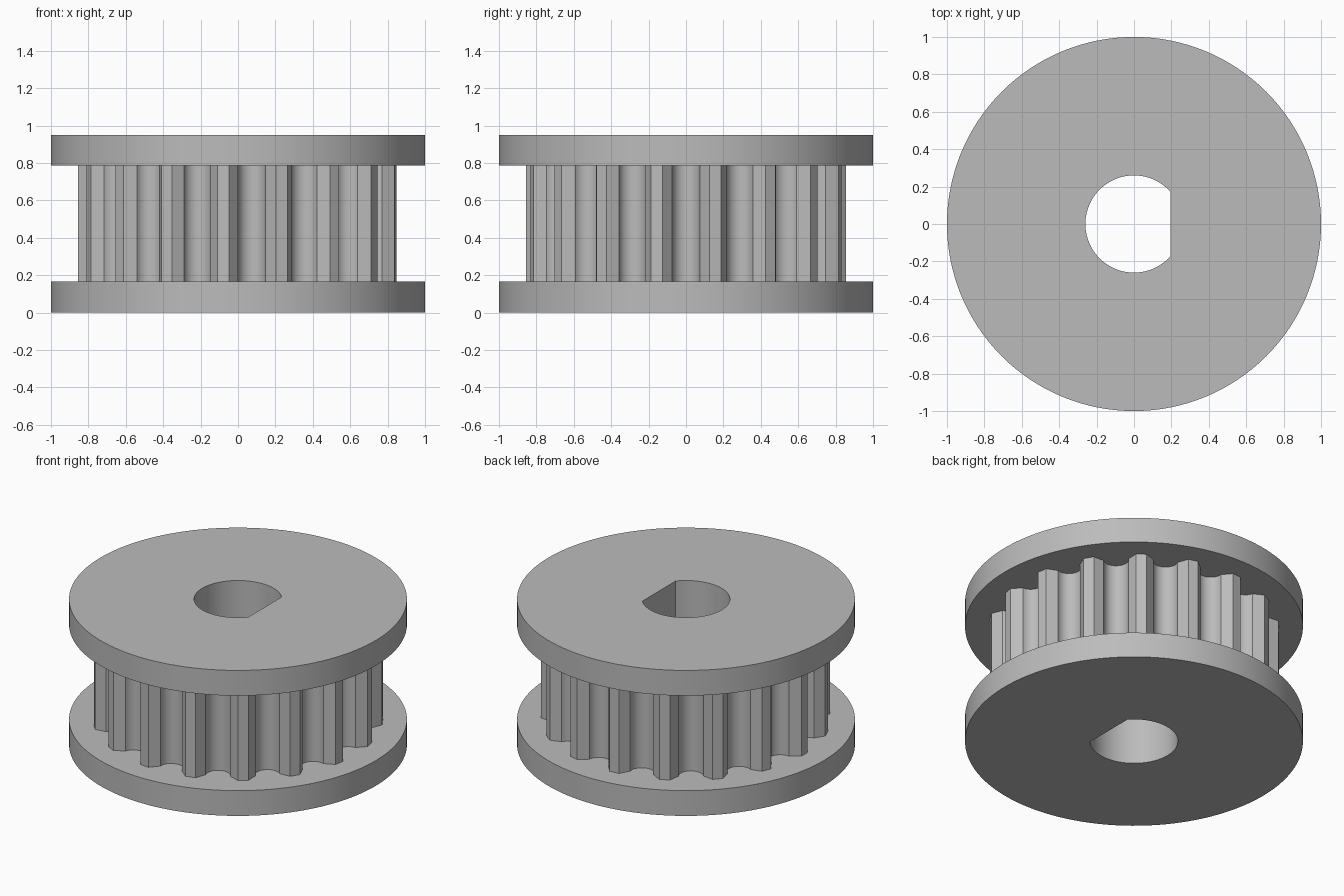
import bpy, bmesh, math
from mathutils import Vector, Matrix

cube = bpy.data.objects.get("Cube")
if cube:
    bpy.data.objects.remove(cube, do_unlink=True)

TEETH = 17
TOOTH_R = 0.857
FLANGE_H = 0.165
HEIGHT = 0.95

grey = bpy.data.materials.new("plain_grey")
grey.use_nodes = True
colour = (0.5, 0.5, 0.5, 1)
grey.diffuse_color = colour
grey.node_tree.nodes["Principled BSDF"].inputs["Base Color"].default_value = colour


def arc(radius, start, end, steps):
    return [Vector((radius * math.cos(a), radius * math.sin(a)))
            for a in (start + (end - start) * i / steps for i in range(steps + 1))]


def bore_outline():
    # D-shaped shaft hole, flat on the +x side
    r, flat = 0.26, 0.195
    a = math.acos(flat / r)
    return arc(r, a, 2 * math.pi - a, 48)


def toothed_outline():
    # one groove facing +x: chamfer, rounded root, chamfer; repeated around
    pitch = 2 * math.pi / TEETH
    half = pitch / 2 - math.radians(2.1)
    shoulder, mouth, depth = 0.797, 0.074, 0.073
    corner = Vector((TOOTH_R * math.cos(half), TOOTH_R * math.sin(half)))
    groove = [Vector((corner.x, -corner.y))]
    for i in range(15):
        t = math.pi * i / 14
        groove.append(Vector((shoulder - depth * math.sin(t), -mouth * math.cos(t))))
    groove.append(corner)
    return [Matrix.Rotation(k * pitch, 2) @ p for k in range(TEETH) for p in groove]


def extrude_part(name, outer, z0, z1, capped=True):
    bm = bmesh.new()
    edges = []
    for loop in (outer, bore_outline()):
        verts = [bm.verts.new((p.x, p.y, z0)) for p in loop]
        edges += [bm.edges.new((v, verts[i - 1])) for i, v in enumerate(verts)]
    bmesh.ops.triangle_fill(bm, edges=edges, use_beauty=True)
    top = bmesh.ops.extrude_face_region(bm, geom=bm.faces[:], use_keep_orig=True)
    bmesh.ops.translate(bm, vec=(0, 0, z1 - z0),
                        verts=[g for g in top["geom"] if isinstance(g, bmesh.types.BMVert)])
    bmesh.ops.recalc_face_normals(bm, faces=bm.faces[:])
    if not capped:
        # the ends are closed by the flanges
        caps = [f for f in bm.faces if abs(f.normal.z) > 0.9]
        bmesh.ops.delete(bm, geom=caps, context='FACES')
    mesh = bpy.data.meshes.new(name)
    bm.to_mesh(mesh)
    bm.free()
    mesh.materials.append(grey)
    obj = bpy.data.objects.new(name, mesh)
    bpy.context.collection.objects.link(obj)
    bpy.ops.object.select_all(action='DESELECT')
    obj.select_set(True)
    bpy.context.view_layer.objects.active = obj
    bpy.ops.object.shade_smooth_by_angle(angle=math.radians(30))
    return obj


# Flanges above and below the toothed hub
disc = arc(1, 0, 2 * math.pi, 128)[:-1]
extrude_part("bottom_flange", disc, 0, FLANGE_H)
extrude_part("top_flange", disc, HEIGHT - FLANGE_H, HEIGHT)
extrude_part("toothed_hub", toothed_outline(), FLANGE_H, HEIGHT - FLANGE_H, capped=False)
